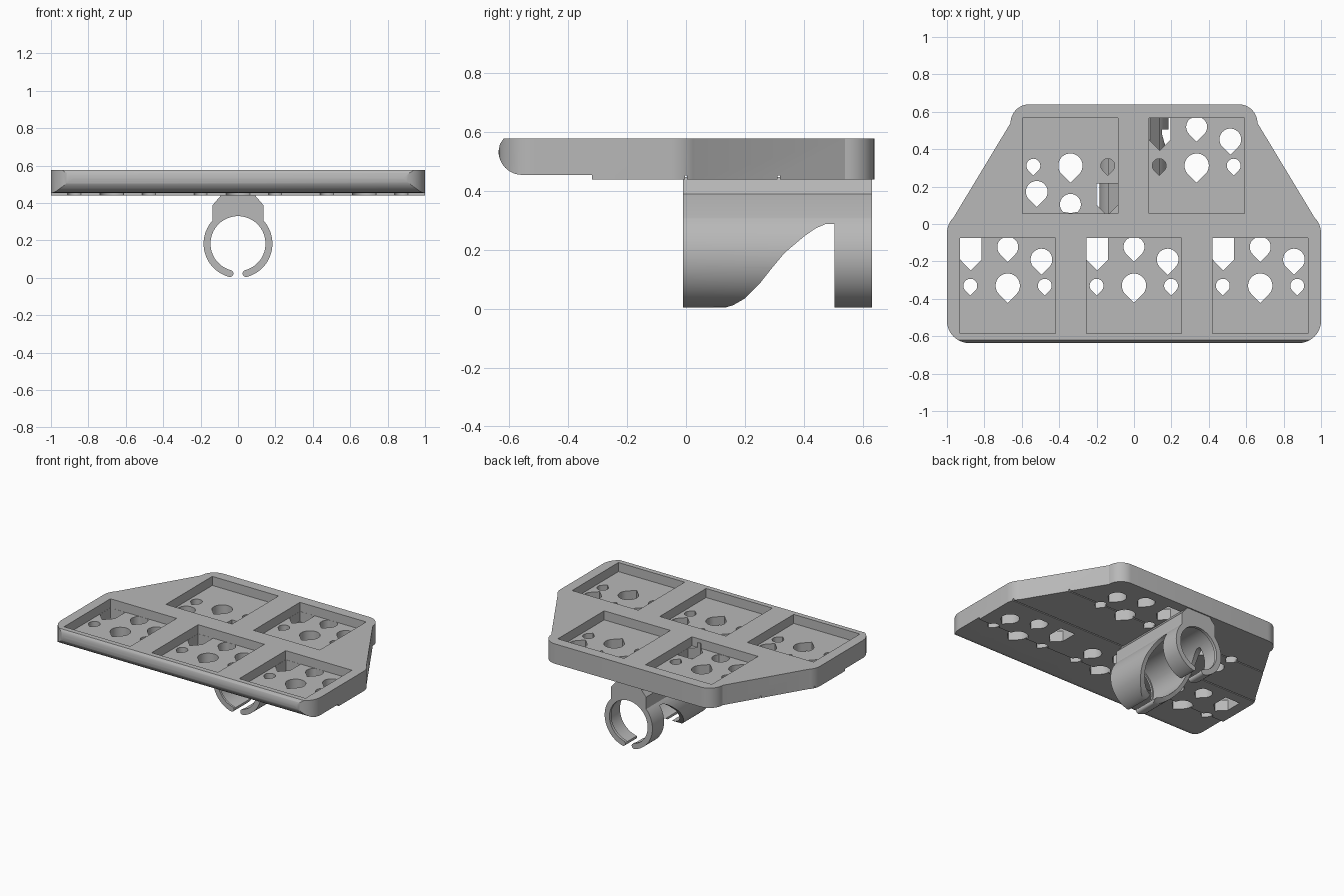
import bpy, bmesh, math

cube = bpy.data.objects.get("Cube")
if cube:
    bpy.data.objects.remove(cube, do_unlink=True)

grey = bpy.data.materials.new("plain grey")
grey.use_nodes = True
GREY = (0.48, 0.48, 0.48, 1)
grey.diffuse_color = GREY
grey.node_tree.nodes["Principled BSDF"].inputs["Base Color"].default_value = GREY


def arc(cx, cy, r, start, end, n=10):
    angles = [math.radians(start + (end - start) * i / n) for i in range(n + 1)]
    return [(cx + r * math.cos(a), cy + r * math.sin(a)) for a in angles]


def mirror(points):
    return points + [(-x, y) for x, y in reversed(points)]


def prisms(name, outlines, axis, lo, hi):
    """One object holding an extruded solid for every outline."""
    place = {"x": lambda a, b, t: (t, a, b),
             "y": lambda a, b, t: (a, t, b),
             "z": lambda a, b, t: (a, b, t)}[axis]
    bm = bmesh.new()
    for pts in outlines:
        low = [bm.verts.new(place(a, b, lo)) for a, b in pts]
        high = [bm.verts.new(place(a, b, hi)) for a, b in pts]
        bm.faces.new(low)
        bm.faces.new(high)
        for i in range(len(pts)):
            j = (i + 1) % len(pts)
            bm.faces.new((low[i], low[j], high[j], high[i]))
    bmesh.ops.recalc_face_normals(bm, faces=bm.faces)
    mesh = bpy.data.meshes.new(name)
    bm.to_mesh(mesh)
    bm.free()
    mesh.materials.append(grey)
    obj = bpy.data.objects.new(name, mesh)
    bpy.context.scene.collection.objects.link(obj)
    return obj


def boolean(target, tool, operation="DIFFERENCE"):
    mod = target.modifiers.new("cut", "BOOLEAN")
    mod.operation, mod.object, mod.solver = operation, tool, "EXACT"
    bpy.context.view_layer.update()
    graph = bpy.context.evaluated_depsgraph_get()
    mesh = bpy.data.meshes.new_from_object(target.evaluated_get(graph))
    target.modifiers.clear()
    target.data = mesh
    bpy.data.objects.remove(tool, do_unlink=True)


def box(x0, x1, y0, y1):
    return [(x0, y0), (x1, y0), (x1, y1), (x0, y1)]


def teardrop(cx, cy, r, ymin, ymax):
    pts = arc(cx, cy, r, -45, 225, 28) + [(cx, cy - r * math.sqrt(2))]
    return [(x, min(max(y, ymin), ymax)) for x, y in pts]


# Tray: plan outline intersected with a side profile that has a rounded front
outline = mirror(arc(0.88, -0.517, 0.12, -90, 0)
                 + arc(0.88, -0.05, 0.12, 0, 45, 6)
                 + arc(0.56, 0.54, 0.1, 0, 90))
tray = prisms("tray", [outline], "z", 0.4, 0.7)
side = ([(0.7, 0.578), (-0.62, 0.578), (-0.632, 0.56)]
        + arc(-0.557, 0.535, 0.08, 180, 270, 12)
        + [(-0.32, 0.455), (-0.32, 0.44), (0.7, 0.44)])
boolean(tray, prisms("side_profile", [side], "x", -1.2, 1.2), "INTERSECT")

# Pockets and the holes in their floors
SIZE = 0.255
pockets, holes = [], []
for cx, cy, flip in [(-0.675, -0.33, 1), (0, -0.33, 1), (0.675, -0.33, 1),
                     (-0.34, 0.312, -1), (0.335, 0.312, 1)]:
    pockets.append(box(cx - SIZE, cx + SIZE, cy - SIZE, cy + SIZE))
    e = SIZE - 0.001
    for dx, dy, r in [(0, 0, 0.065), (-0.2, 0, 0.037), (0.198, 0, 0.037),
                      (0, 0.207, 0.056), (0.18, 0.14, 0.058)]:
        holes.append(teardrop(cx + dx * flip, cy + dy * flip, r, cy - e, cy + e))
    # Pointed slot, always pointing towards the front
    x0, x1 = sorted((cx - e * flip, cx - 0.14 * flip))
    top = cy + e if flip > 0 else cy - 0.095
    holes.append([(x0, top), (x0, top - 0.115), ((x0 + x1) / 2, top - 0.158 - 0.015),
                  (x1, top - 0.115), (x1, top)])
boolean(tray, prisms("pocket_cutter", pockets, "z", 0.515, 0.7))
boolean(tray, prisms("hole_cutter", holes, "z", 0.3, 0.55))

# Thin grooves between the pads on the underside
grooves = [box(y - 0.004, y + 0.004, 0.4, 0.453) for y in (0.0, 0.315)]
boolean(tray, prisms("groove_cutter", grooves, "x", -1.2, 1.2))

# Clip: a neck running into an open ring
CZ, R_OUT, R_IN = 0.183, 0.184, 0.147
mid, half = (R_OUT + R_IN) / 2, (R_OUT - R_IN) / 2
end = math.radians(-75)
tip = arc(mid * math.cos(end), CZ + mid * math.sin(end), half, -75, -255, 8)
right = ([(0.085, 0.448), (0.135, 0.39), (0.135, 0.31)]
         + arc(0, CZ, R_OUT, 42.5, -74, 36)
         + tip[1:-1]
         + arc(0, CZ, R_IN, -75, 88, 44))
clip = prisms("cable_clip", [mirror(right)], "y", -0.01, 0.632)

# Shallow inner recess leaving a lip at each end
boolean(clip, prisms("recess_cutter", [arc(0, CZ, 0.156, 0, 354, 59)], "y", 0.005, 0.612))

# Sweeping cut that separates the front sleeve from the back ring
sweep = [(0.12, -0.1), (0.12, 0.0), (0.16, 0.012), (0.2, 0.035), (0.25, 0.085),
         (0.295, 0.142), (0.335, 0.19), (0.4, 0.245), (0.44, 0.273), (0.475, 0.288),
         (0.504, 0.288), (0.504, -0.1)]
boolean(clip, prisms("sweep_cutter", [sweep], "x", -0.4, 0.4))

# Smooth curved walls, keep edges sharp
bpy.ops.object.select_all(action="DESELECT")
for obj in (tray, clip):
    obj.select_set(True)
bpy.context.view_layer.objects.active = tray
bpy.ops.object.shade_smooth_by_angle(angle=math.radians(25))
